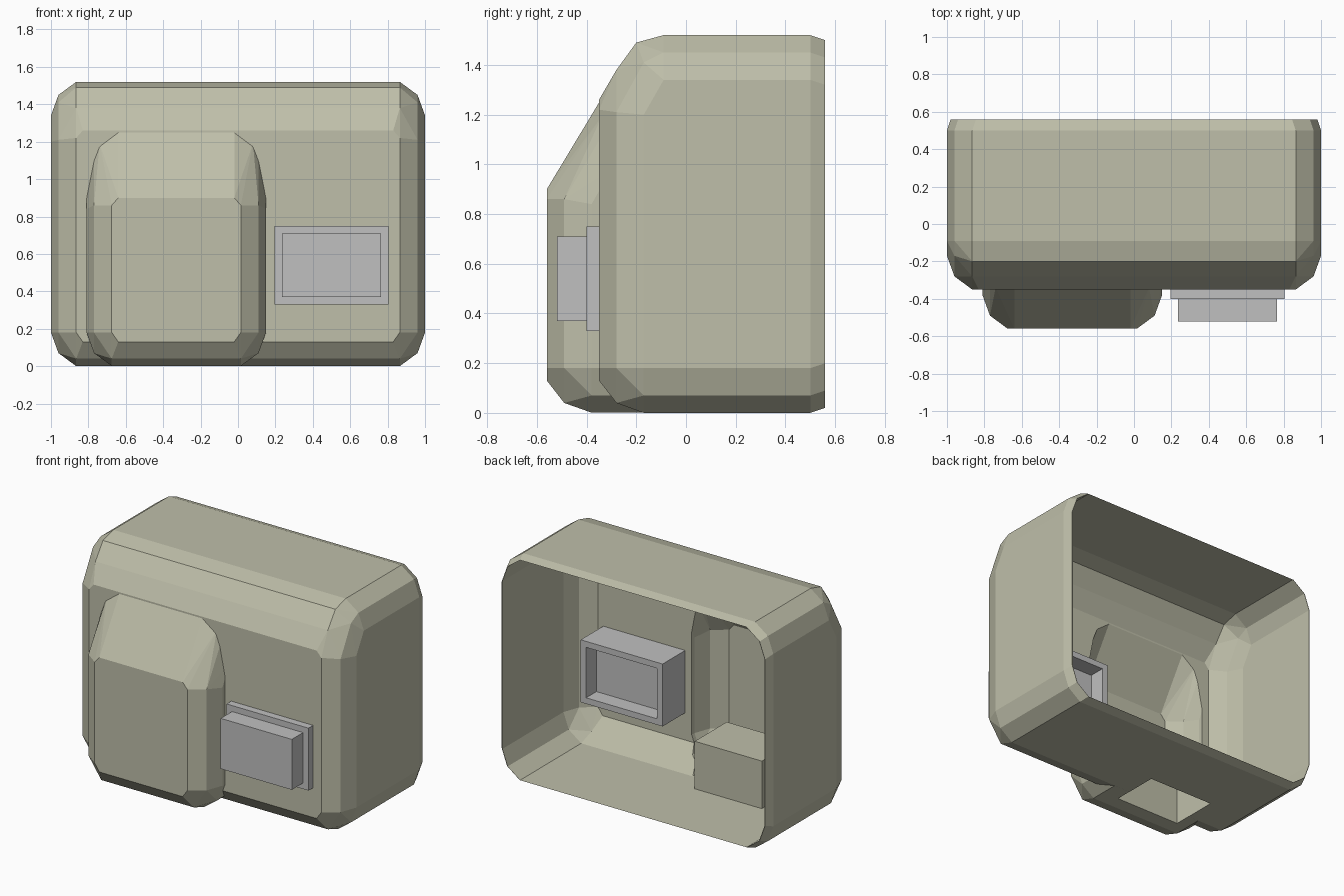
import bpy, bmesh, math

if "Cube" in bpy.data.objects:
    bpy.data.objects.remove(bpy.data.objects["Cube"])

def material(name, rgb):
    m = bpy.data.materials.new(name)
    m.diffuse_color = (*rgb, 1)
    m.use_nodes = True
    m.node_tree.nodes["Principled BSDF"].inputs["Base Color"].default_value = m.diffuse_color
    return m

BEIGE = material("warm beige", (0.52, 0.52, 0.40))
GREY = material("neutral grey", (0.53, 0.53, 0.53))

def finish(bm, name, mat):
    bmesh.ops.recalc_face_normals(bm, faces=bm.faces[:])
    me = bpy.data.meshes.new(name)
    bm.to_mesh(me)
    bm.free()
    me.materials.append(mat)
    ob = bpy.data.objects.new(name, me)
    bpy.context.collection.objects.link(ob)
    return ob

def box_mesh(x0, x1, y0, y1, z0, z1):
    bm = bmesh.new()
    bmesh.ops.create_cube(bm, size=1)
    for v in bm.verts:
        v.co = ((x0 + x1) / 2 + v.co.x * (x1 - x0),
                (y0 + y1) / 2 + v.co.y * (y1 - y0),
                (z0 + z1) / 2 + v.co.z * (z1 - z0))
    return bm

def combine(target, tool, operation):
    mod = target.modifiers.new("cut", 'BOOLEAN')
    mod.operation, mod.solver, mod.object = operation, 'EXACT', tool
    bpy.context.view_layer.objects.active = target
    bpy.ops.object.modifier_apply(modifier=mod.name)
    bpy.data.objects.remove(tool)

def rounded_solid(name, cx, half, points, inner):
    """Convex solid from (inset from side, y, z) points mirrored about cx."""
    bm = bmesh.new()
    for inset, y, z in points:
        for s in (-1, 1):
            x = cx + s * (half - inset)
            bm.verts.new((x * 0.975, y + 0.08, 0.02 + z * 0.974) if inner else (x, y, z))
    bmesh.ops.convex_hull(bm, input=bm.verts[:])
    bmesh.ops.delete(bm, geom=[v for v in bm.verts if not v.link_faces], context='VERTS')
    bmesh.ops.dissolve_limit(bm, angle_limit=math.radians(0.5), verts=bm.verts[:], edges=bm.edges[:])
    return finish(bm, name, BEIGE)

def lower_front(f, base):
    """Bevelled lower front corner shared by body and hood, front plane at y=f."""
    return [(0, f + .18, .18), (.04, f + .07, .18), (.135, f, .18), (.17, f, .13),
            (.04, f + .18, .07), (.135, f + .07, .04), (.135, f + .18, base)]

def hull(name, inner=False):
    # main body with sloped, bevelled top front
    body = lower_front(-.35, 0) + [
        (0, -.17, 1.2), (0, -.09, 1.34), (.04, -.28, 1.21), (.04, -.17, 1.41), (.04, -.09, 1.45),
        (.135, -.35, 1.22), (.17, -.35, 1.26), (.135, -.28, 1.38), (.135, -.20, 1.49), (.135, -.09, 1.52)]
    for inset, lo, hi in ((0, .18, 1.34), (.04, .07, 1.45), (.135, 0, 1.52)):
        body += [(inset, .5, lo), (inset, .5, hi)]
        t = 0 if inner else .02
        body += [(inset + t, .56, lo + t), (inset + t, .56, hi - t)]
    main = rounded_solid(name, 0, 1, body, inner)
    # projecting hood on the left
    hood = lower_front(-.56, .001) + [
        (0, -.38, .84), (0, -.30, .98), (.04, -.49, .86), (.04, -.30, 1.18),
        (.07, -.34, 1.19), (.135, -.56, .86), (.17, -.56, .90), (.17, -.34, 1.265),
        (0, -.1, .18), (0, -.1, .98), (.04, -.1, .07), (.04, -.1, 1.18),
        (.135, -.1, .001), (.17, -.1, 1.265)]
    combine(main, rounded_solid("hood", -.33, .48, hood, inner), 'UNION')
    return main

# hollow housing, open at the back
housing = hull("housing")
cavity = hull("cavity", inner=True)
# block inside the cavity that holds the bottom pocket
block = finish(box_mesh(-.6, -.1, -.29, .05, -.1, .34), "pocket_block", BEIGE)
combine(cavity, block, 'DIFFERENCE')
combine(housing, cavity, 'DIFFERENCE')
pocket = finish(box_mesh(-.594, -.106, -.284, .044, -.1, .334), "pocket_cutter", BEIGE)
combine(housing, pocket, 'DIFFERENCE')

# grey socket through the front wall: raised pad in front, recess behind
bm = box_mesh(.195, .805, -.40, -.03, .33, .75)
bm.normal_update()
front = [f for f in bm.faces if f.normal.y < -.9]
back = [f for f in bm.faces if f.normal.y > .9]
for faces, depth in ((front, .12), (back, -.11)):
    bmesh.ops.inset_individual(bm, faces=faces, thickness=.057, depth=0)
    for f in faces:
        shift = f.normal.copy() * depth
        # straight-sided step
        new = bmesh.ops.extrude_discrete_faces(bm, faces=[f])["faces"]
        bmesh.ops.translate(bm, vec=shift, verts=list({v for g in new for v in g.verts}))
finish(bm, "socket", GREY)
